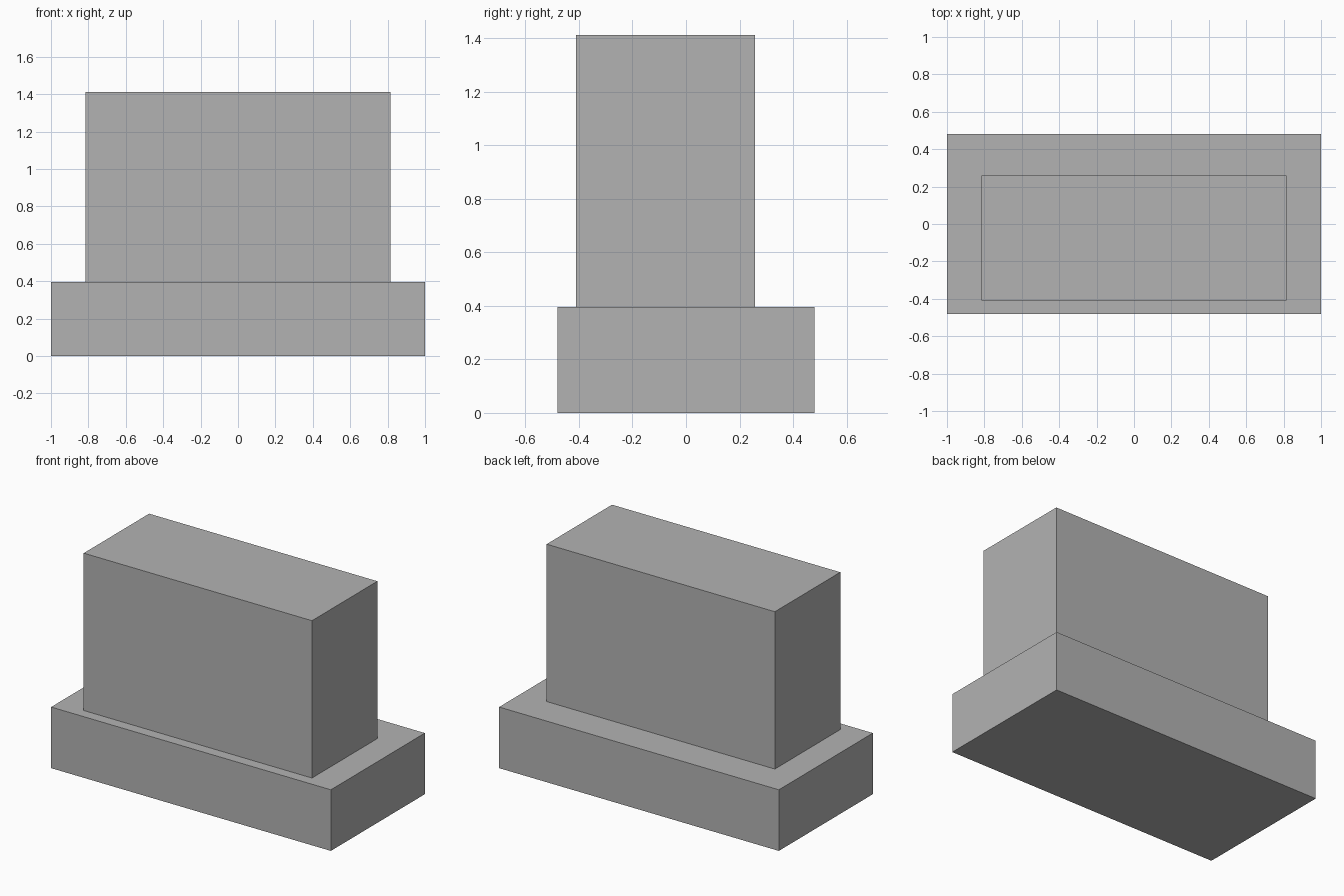
import bpy
from mathutils import Vector

default_cube = bpy.data.objects.get("Cube")
if default_cube:
    bpy.data.objects.remove(default_cube, do_unlink=True)

# Single plain grey material
grey = bpy.data.materials.new("plain_grey")
grey.use_nodes = True
colour = (0.45, 0.45, 0.45, 1)
grey.diffuse_color = colour
grey.node_tree.nodes["Principled BSDF"].inputs["Base Color"].default_value = colour


def block(name, low, high):
    """Flat-faced box between two opposite corners."""
    low, high = Vector(low), Vector(high)
    bpy.ops.mesh.primitive_cube_add(size=1, location=(low + high) / 2)
    obj = bpy.context.object
    obj.name = name
    obj.scale = high - low
    bpy.ops.object.transform_apply(location=False, rotation=False, scale=True)
    obj.data.materials.append(grey)
    return obj


base_top = 0.395

# Wide low plinth
block("base", (-1, -0.48, 0), (1, 0.48, base_top))

# Tall block, set towards the front of the plinth
block("upper_block", (-0.816, -0.41, base_top), (0.816, 0.258, 1.412))
